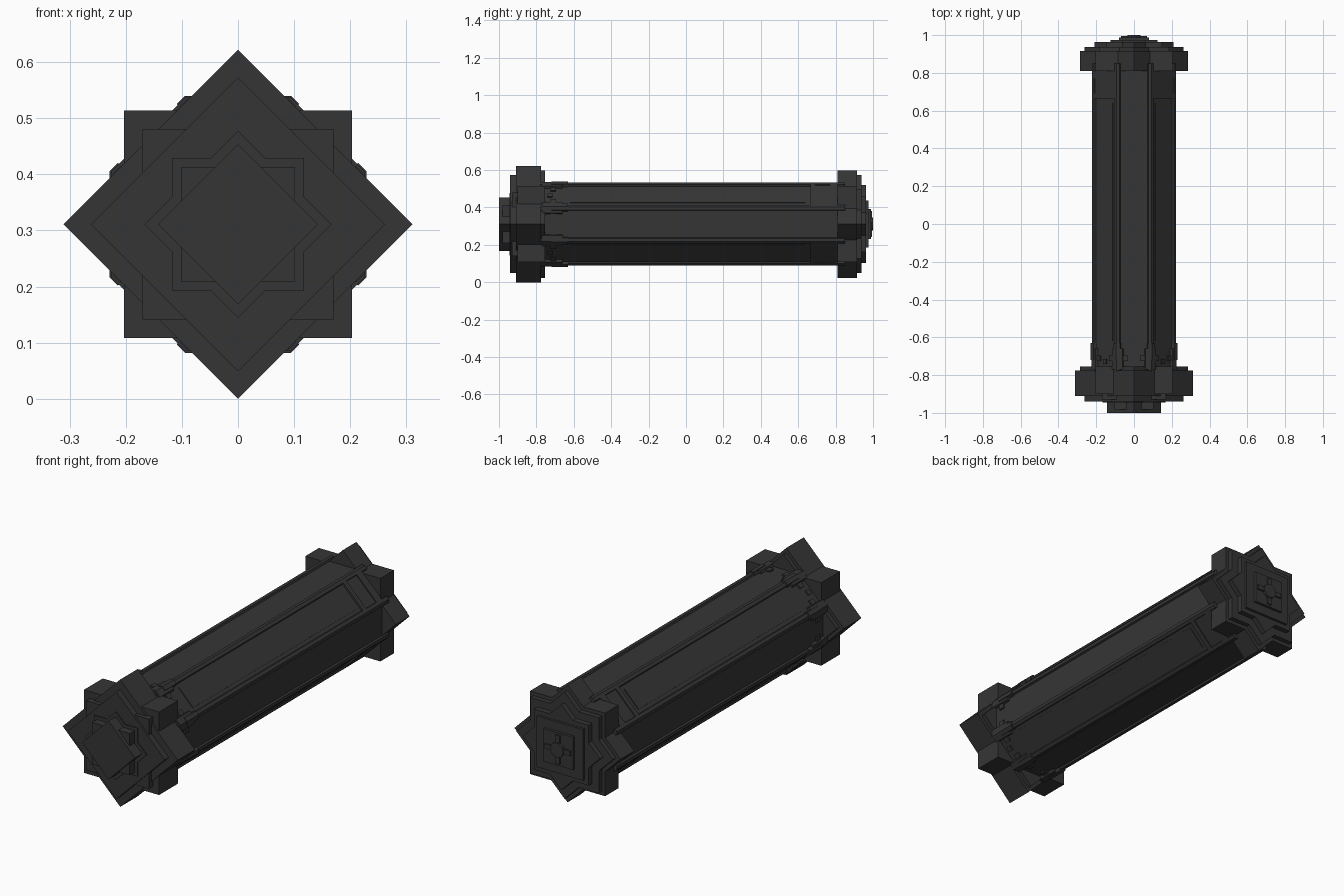
import bpy, bmesh, math
from mathutils import Matrix, Vector

cube = bpy.data.objects.get("Cube")
if cube:
    bpy.data.objects.remove(cube, do_unlink=True)

ZC = 0.311            # height of the long axis
EIGHTH = math.pi / 4

dark = bpy.data.materials.new("dark grey metal")
dark.use_nodes = True
COLOR = (0.036, 0.036, 0.036, 1)
dark.diffuse_color = COLOR
dark.node_tree.nodes["Principled BSDF"].inputs["Base Color"].default_value = COLOR


def prism(name, profile, y0, y1, turns=(0,)):
    """Extrude an (x, z) profile along y, repeated at the given angles about the axis."""
    bm = bmesh.new()
    for turn in turns:
        rot = Matrix.Rotation(turn, 3, 'Y')
        rings = [[bm.verts.new(rot @ Vector((x, y, z)) + Vector((0, 0, ZC)))
                  for x, z in profile] for y in (y0, y1)]
        n = len(profile)
        bm.faces.new(rings[0])
        bm.faces.new(rings[1][::-1])
        for i in range(n):
            j = (i + 1) % n
            bm.faces.new((rings[0][j], rings[0][i], rings[1][i], rings[1][j]))
    bmesh.ops.recalc_face_normals(bm, faces=bm.faces)
    mesh = bpy.data.meshes.new(name)
    bm.to_mesh(mesh)
    bm.free()
    mesh.materials.append(dark)
    obj = bpy.data.objects.new(name, mesh)
    bpy.context.collection.objects.link(obj)
    return obj


def rect(x0, x1, z0, z1):
    return [(x0, z0), (x1, z0), (x1, z1), (x0, z1)]


def polygon(sides, apothem):
    r = apothem / math.cos(math.pi / sides)
    return [(r * math.sin((k + 0.5) * math.tau / sides),
             r * math.cos((k + 0.5) * math.tau / sides)) for k in range(sides)]


def star(half):
    """Outline of two equal squares turned 45 degrees to each other."""
    tip, notch = half * math.sqrt(2), half / math.cos(math.pi / 8)
    return [((tip if k % 2 == 0 else notch) * math.sin(k * math.pi / 8),
             (tip if k % 2 == 0 else notch) * math.cos(k * math.pi / 8)) for k in range(16)]


def corner_cap(apothem, span, depth):
    """Bent strip that wraps one corner of the octagon."""
    half = math.pi / 8
    def bend(a):
        tip = a / math.cos(half)
        dx, dz = span * math.cos(half), span * math.sin(half)
        return [(-dx, tip - dz), (0, tip), (dx, tip - dz)]
    return bend(apothem) + bend(apothem - depth)[::-1]


FACES = [k * EIGHTH for k in range(8)]
DIAGONALS = FACES[1::2]
CORNERS = [a + EIGHTH / 2 for a in FACES]
DIAMOND = (EIGHTH,)

# Octagonal shaft with corner rails and raised panels on the diagonal faces
prism("shaft", polygon(8, 0.213), -0.80, 0.85)
prism("corner_rails", corner_cap(0.222, 0.016, 0.02), -0.78, 0.85, CORNERS)
prism("diagonal_panels", rect(-0.055, 0.055, 0.20, 0.217), -0.62, 0.64, DIAGONALS)

# Rear bands: two cross bars and a plate on each diagonal face
for name, y0, y1, top in (("band_inner", 0.665, 0.69, 0.222),
                          ("band_plate", 0.69, 0.77, 0.217),
                          ("band_outer", 0.77, 0.81, 0.222)):
    prism(name, rect(-0.09, 0.09, 0.20, top), y0, y1, DIAGONALS)

# Front clips over the rails, with small lugs and pegs on each face
prism("rail_clips", corner_cap(0.226, 0.033, 0.02), -0.77, -0.66, CORNERS)
prism("rail_clip_tips", corner_cap(0.229, 0.02, 0.02), -0.72, -0.63, CORNERS)
for side in (-1, 1):
    prism("lug", rect(side * 0.045 - 0.012, side * 0.045 + 0.012, 0.20, 0.221),
          -0.725, -0.695, FACES)
prism("face_pegs", rect(-0.012, 0.012, 0.20, 0.22), -0.74, -0.715, DIAGONALS)

# Front head: a diamond block crossed with a slightly smaller square block
prism("head_square", polygon(4, 0.203), -0.90, -0.77)
prism("head_diamond", polygon(4, 0.22), -0.91, -0.775, DIAMOND)
prism("head_rear_step", star(0.203), -0.78, -0.755)
prism("head_square_step", polygon(4, 0.17), -0.93, -0.88)
prism("head_diamond_step", polygon(4, 0.1855), -0.94, -0.89, DIAMOND)
prism("head_star_rim", star(0.118), -0.945, -0.92)
prism("head_cap_square", polygon(4, 0.102), -0.982, -0.93)
prism("head_cap_diamond", polygon(4, 0.101), -1.0, -0.93, DIAMOND)

# Rear end: stepped stars, then square plates and a round boss
for name, outline, y0, y1 in (("tail_star", star(0.203), 0.81, 0.915),
                              ("tail_star_step", star(0.185), 0.90, 0.938),
                              ("tail_star_top", star(0.148), 0.93, 0.963),
                              ("tail_plate", polygon(4, 0.125), 0.95, 0.975),
                              ("tail_small_plate", polygon(4, 0.08), 0.96, 0.988),
                              ("tail_boss", polygon(16, 0.035), 0.97, 1.0)):
    prism(name, outline, y0, y1)
prism("tail_arms", rect(-0.012, 0.012, 0.03, 0.07), 0.97, 0.995, FACES[::2])
